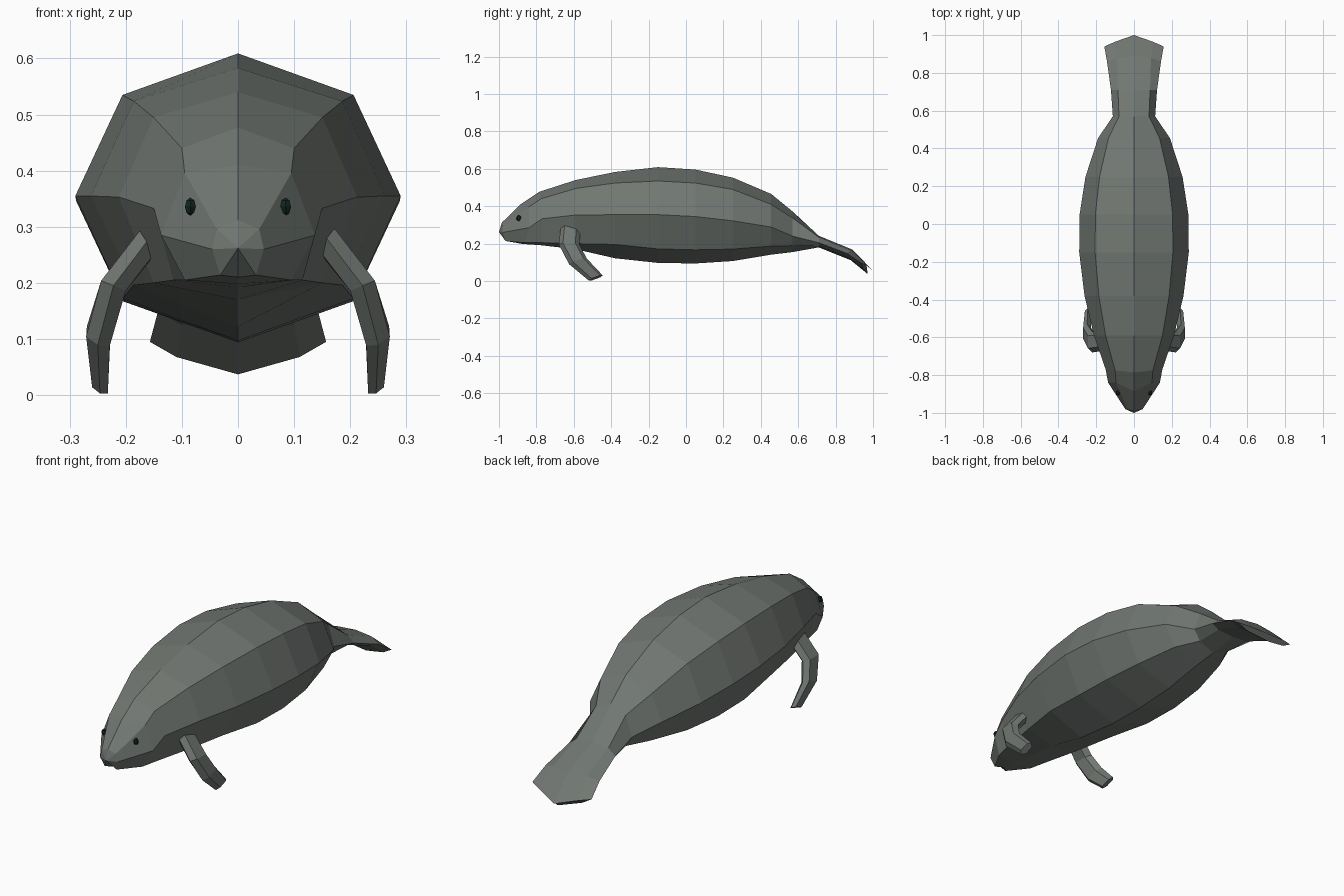
import bpy, bmesh
from mathutils import Vector, Matrix

if "Cube" in bpy.data.objects:
    bpy.data.objects.remove(bpy.data.objects["Cube"])


def material(name, rgb):
    m = bpy.data.materials.new(name)
    m.diffuse_color = (*rgb, 1)
    m.use_nodes = True
    m.node_tree.nodes["Principled BSDF"].inputs["Base Color"].default_value = m.diffuse_color
    return m


HIDE = material("grey hide", (0.165, 0.185, 0.168))
EYE = material("dark eye", (0.006, 0.02, 0.017))


def make_object(name, bm, mat):
    bmesh.ops.recalc_face_normals(bm, faces=bm.faces)
    me = bpy.data.meshes.new(name)
    bm.to_mesh(me)
    bm.free()
    me.materials.append(mat)
    ob = bpy.data.objects.new(name, me)
    bpy.context.collection.objects.link(ob)
    return ob


def loft(name, rings, mat, tip=None):
    """Skin closed rings; the first end closes to a tip point if given."""
    bm = bmesh.new()
    vs = [[bm.verts.new(p) for p in r] for r in rings]
    n = len(vs[0])
    for a, b in zip(vs, vs[1:]):
        for i in range(n):
            j = (i + 1) % n
            bm.faces.new((a[i], a[j], b[j], b[i]))
    if tip:
        t = bm.verts.new(tip)
        for i in range(n):
            bm.faces.new((vs[0][i], vs[0][(i + 1) % n], t))
    else:
        bm.faces.new(vs[0])
    bm.faces.new(vs[-1])
    return make_object(name, bm, mat)


def mirror_ring(half):
    """Five points from top to bottom become an eight-sided ring."""
    return half + [(-x, y, z) for x, y, z in reversed(half[1:4])]


def mirror_copy(ob, name):
    bm = bmesh.new()
    bm.from_mesh(ob.data)
    bm.transform(Matrix.Scale(-1, 4, (1, 0, 0)))
    make_object(name, bm, ob.data.materials[0])


# Head: snout, brow and cheek rings
head = [
    [(0, -.985, .312), (.038, -.98, .296), (.046, -.98, .26), (.032, -.965, .214), (0, -.94, .21)],
    [(0, -.885, .41), (.095, -.84, .396), (.137, -.84, .285), (.095, -.86, .205), (0, -.87, .198)],
    [(0, -.785, .477), (.1, -.775, .44), (.15, -.77, .333), (.115, -.77, .205), (0, -.78, .192)],
]

# Body: y, half width, then heights of top, shoulder, side, flank, belly
trunk = [
    (-.59, .212, .540, .495, .353, .200, .170),
    (-.38, .262, .583, .524, .355, .196, .122),
    (-.15, .290, .609, .535, .355, .172, .097),
    (.05, .288, .596, .524, .345, .167, .094),
    (.25, .257, .553, .490, .322, .171, .107),
    (.455, .190, .466, .410, .289, .187, .141),
    (.57, .112, .372, .337, .240, .189, .155),
]
body = [[(0, y, t), (w * .71, y, u), (w, y, m), (w * .71, y, l), (0, y, b)]
        for y, w, t, u, m, l, b in trunk]

# Tail paddle: flattened rings that widen to a pointed edge
tail = [
    [(0, .71, .242), (.085, .71, .234), (.122, .71, .205), (.085, .71, .186), (0, .71, .18)],
    [(0, .89, .168), (.09, .88, .165), (.143, .86, .148), (.1, .87, .125), (0, .88, .112)],
    [(0, 1.0, .055), (.1, .965, .083), (.157, .94, .095), (.11, .945, .068), (0, .972, .037)],
]
loft("body", [mirror_ring(r) for r in head + body + tail], HIDE, (0, -1.0, .262))

# Flippers: front edge, back edge and half thickness at each joint
joints = [
    ((.150, -.67, .29), (.155, -.565, .275), .022),
    ((.222, -.68, .195), (.222, -.57, .195), .022),
    ((.250, -.625, .09), (.248, -.53, .12), .021),
    ((.246, -.52, .003), (.246, -.445, .03), .014),
]
rings = []
for f, b, t in joints:
    f, b = Vector(f), Vector(b)
    side = Vector((t, 0, t * .4))
    p, q = f.lerp(b, .2), f.lerp(b, .8)
    rings.append([f, p + side, q + side, b, q - side, p - side])
right = loft("right_flipper", rings, HIDE)
mirror_copy(right, "left_flipper")

# Eyes: small faceted beads set into the cheeks
bm = bmesh.new()
bmesh.ops.create_uvsphere(bm, u_segments=6, v_segments=4, radius=1)
bmesh.ops.scale(bm, vec=(.011, .014, .016), verts=bm.verts)
bmesh.ops.translate(bm, vec=(.085, -.894, .336), verts=bm.verts)
eye = make_object("right_eye", bm, EYE)
mirror_copy(eye, "left_eye")
